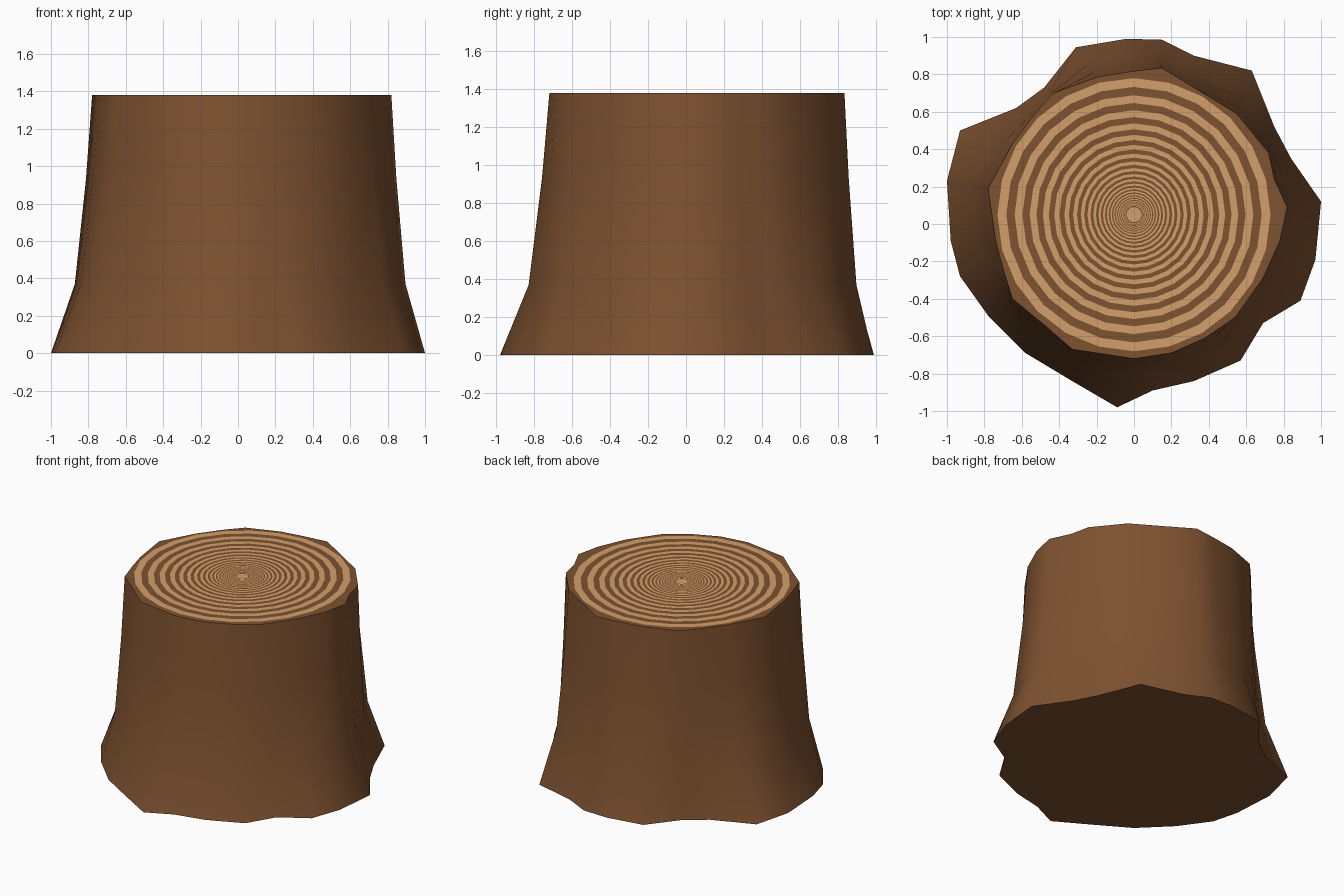
import bpy, math

if "Cube" in bpy.data.objects:
    bpy.data.objects.remove(bpy.data.objects["Cube"])

HEIGHT = 1.38
# Paired outline points, counter-clockwise: root flare (x, y) and sawn top (x, y)
OUTLINE = [
    (1.00, 0.12, 0.82, 0.09), (0.84, 0.35, 0.75, 0.24), (0.75, 0.52, 0.72, 0.38),
    (0.63, 0.82, 0.55, 0.59), (0.32, 0.90, 0.32, 0.73), (0.15, 0.985, 0.15, 0.835),
    (-0.04, 0.99, -0.02, 0.815), (-0.31, 0.945, -0.20, 0.785), (-0.48, 0.73, -0.43, 0.70),
    (-0.63, 0.62, -0.53, 0.59), (-0.93, 0.50, -0.65, 0.43), (-1.00, 0.23, -0.78, 0.19),
    (-0.98, -0.09, -0.74, -0.09), (-0.93, -0.28, -0.70, -0.24), (-0.78, -0.49, -0.65, -0.40),
    (-0.58, -0.69, -0.48, -0.54), (-0.33, -0.84, -0.33, -0.67), (-0.09, -0.98, 0.00, -0.72),
    (0.10, -0.89, 0.10, -0.705), (0.32, -0.84, 0.20, -0.69), (0.57, -0.73, 0.38, -0.61),
    (0.69, -0.53, 0.54, -0.50), (0.89, -0.41, 0.69, -0.29), (0.97, -0.19, 0.78, -0.09),
]
# Height and how far each ring leans from the top outline to the root outline
LEVELS = [(0.0, 1.0), (0.37, 0.42), (0.93, 0.15), (HEIGHT, 0.0)]


def make_object(name, verts, faces, color):
    mesh = bpy.data.meshes.new(name)
    mesh.from_pydata(verts, [], faces)
    mat = bpy.data.materials.new(name + "_material")
    mat.diffuse_color = (*color, 1)
    mat.use_nodes = True
    mat.node_tree.nodes["Principled BSDF"].inputs["Base Color"].default_value = mat.diffuse_color
    mesh.materials.append(mat)
    obj = bpy.data.objects.new(name, mesh)
    bpy.context.collection.objects.link(obj)
    return obj


# Bark: lofted trunk with flared roots, closed at both ends
n = len(OUTLINE)
verts = [(tx + (bx - tx) * t, ty + (by - ty) * t, z)
         for z, t in LEVELS for bx, by, tx, ty in OUTLINE]
faces = [(r * n + i, r * n + (i + 1) % n, (r + 1) * n + (i + 1) % n, (r + 1) * n + i)
         for r in range(len(LEVELS) - 1) for i in range(n)]
faces.append(tuple(reversed(range(n))))
faces.append(tuple(range((len(LEVELS) - 1) * n, len(LEVELS) * n)))
trunk = make_object("trunk", verts, faces, (0.209, 0.084, 0.03))
bpy.context.view_layer.objects.active = trunk
trunk.select_set(True)
bpy.ops.object.shade_smooth_by_angle(angle=math.radians(45))

# Growth rings: pale bands that get finer towards the heart
SIDES, RATIO = 24, 0.935
verts, faces = [], []


def add_circle(radius):
    start = len(verts)
    for i in range(SIDES):
        a = math.tau * i / SIDES
        verts.append((radius * math.cos(a), 0.05 + radius * math.sin(a), HEIGHT + 0.002))
    return start


radius = 0.73
while radius > 0.045:
    outer, inner = add_circle(radius), add_circle(radius * RATIO)
    for i in range(SIDES):
        j = (i + 1) % SIDES
        faces.append((inner + i, outer + i, outer + j, inner + j))
    radius *= RATIO ** 2

# Heartwood disc
start = add_circle(0.04)
faces.append(tuple(range(start, start + SIDES)))
make_object("growth_rings", verts, faces, (0.645, 0.352, 0.150))
